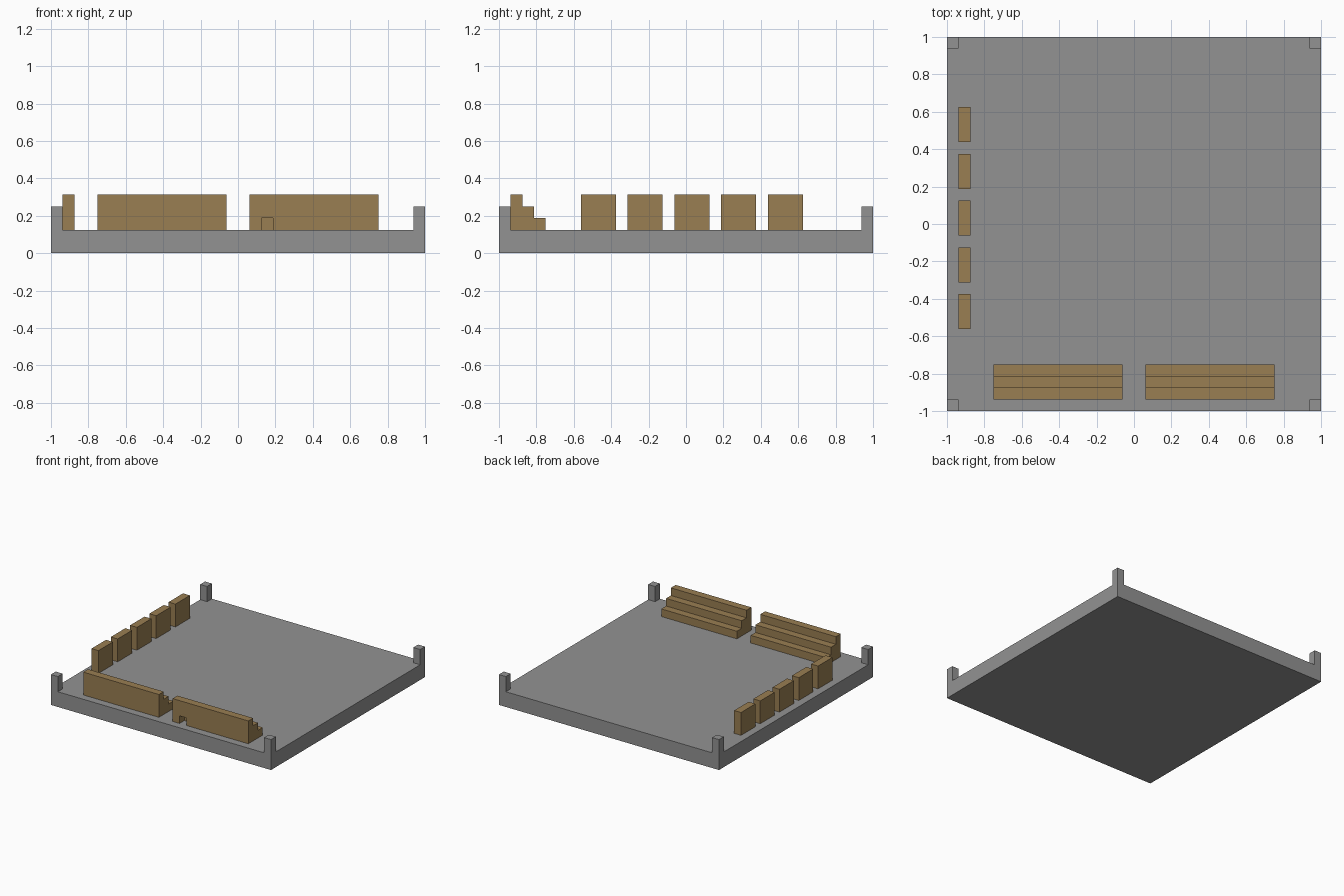
import bpy
import bmesh

cube = bpy.data.objects.get("Cube")
if cube:
    bpy.data.objects.remove(cube, do_unlink=True)

U = 1 / 16      # modelling grid step
FLOOR = 2 * U   # top of the base slab


def material(name, rgb):
    mat = bpy.data.materials.new(name)
    mat.use_nodes = True
    colour = (*rgb, 1)
    mat.diffuse_color = colour
    bsdf = mat.node_tree.nodes["Principled BSDF"]
    bsdf.inputs["Base Color"].default_value = colour
    bsdf.inputs["Roughness"].default_value = 0.9
    return mat


def prism(name, mat, profile, axis, start, end):
    """Extrude a closed 2D profile along x or z from start to end."""
    bm = bmesh.new()
    place = {"x": lambda a, b: (start, a, b), "z": lambda a, b: (a, b, start)}[axis]
    face = bm.faces.new([bm.verts.new(place(a, b)) for a, b in profile])
    grown = bmesh.ops.extrude_face_region(bm, geom=[face])["geom"]
    shift = (end - start, 0, 0) if axis == "x" else (0, 0, end - start)
    bmesh.ops.translate(bm, vec=shift,
                        verts=[v for v in grown if isinstance(v, bmesh.types.BMVert)])
    bmesh.ops.recalc_face_normals(bm, faces=bm.faces)
    mesh = bpy.data.meshes.new(name)
    bm.to_mesh(mesh)
    bm.free()
    mesh.materials.append(mat)
    obj = bpy.data.objects.new(name, mesh)
    bpy.context.collection.objects.link(obj)
    return obj


def box(name, mat, x0, x1, y0, y1, z0, z1):
    return prism(name, mat, [(x0, y0), (x1, y0), (x1, y1), (x0, y1)], "z", z0, z1)


stone = material("stone grey", (0.29, 0.29, 0.29))
wood = material("wood brown", (0.32, 0.21, 0.085))

# Base slab and corner posts
box("base_slab", stone, -1, 1, -1, 1, 0, FLOOR)
for side, x in (("right", -1), ("left", 1 - U)):
    for end, y in (("front", -1), ("back", 1 - U)):
        box(f"corner_post_{end}_{side}", stone, x, x + U, y, y + U, FLOOR, 4 * U)

# Row of upright blocks along the right edge
for i in range(5):
    y = (-9 + 4 * i) * U
    box(f"side_block_{i + 1}", wood, -15 * U, -14 * U, y, y + 3 * U, FLOOR, 5 * U)

# Stepped stands along the front edge, descending towards the middle
steps = [(-15, 2), (-12, 2), (-12, 3), (-13, 3), (-13, 4), (-14, 4), (-14, 5), (-15, 5)]
stair = [(y * U, z * U) for y, z in steps]
# Same profile with a small opening at the foot of the front wall
notched = [(-14 * U, 2 * U)] + stair[1:] + [(-15 * U, 3 * U), (-14 * U, 3 * U)]

prism("stepped_stand_right", wood, stair, "x", -12 * U, -U)
prism("stepped_stand_left_end", wood, stair, "x", U, 2 * U)
prism("stepped_stand_left_opening", wood, notched, "x", 2 * U, 3 * U)
prism("stepped_stand_left", wood, stair, "x", 3 * U, 12 * U)
